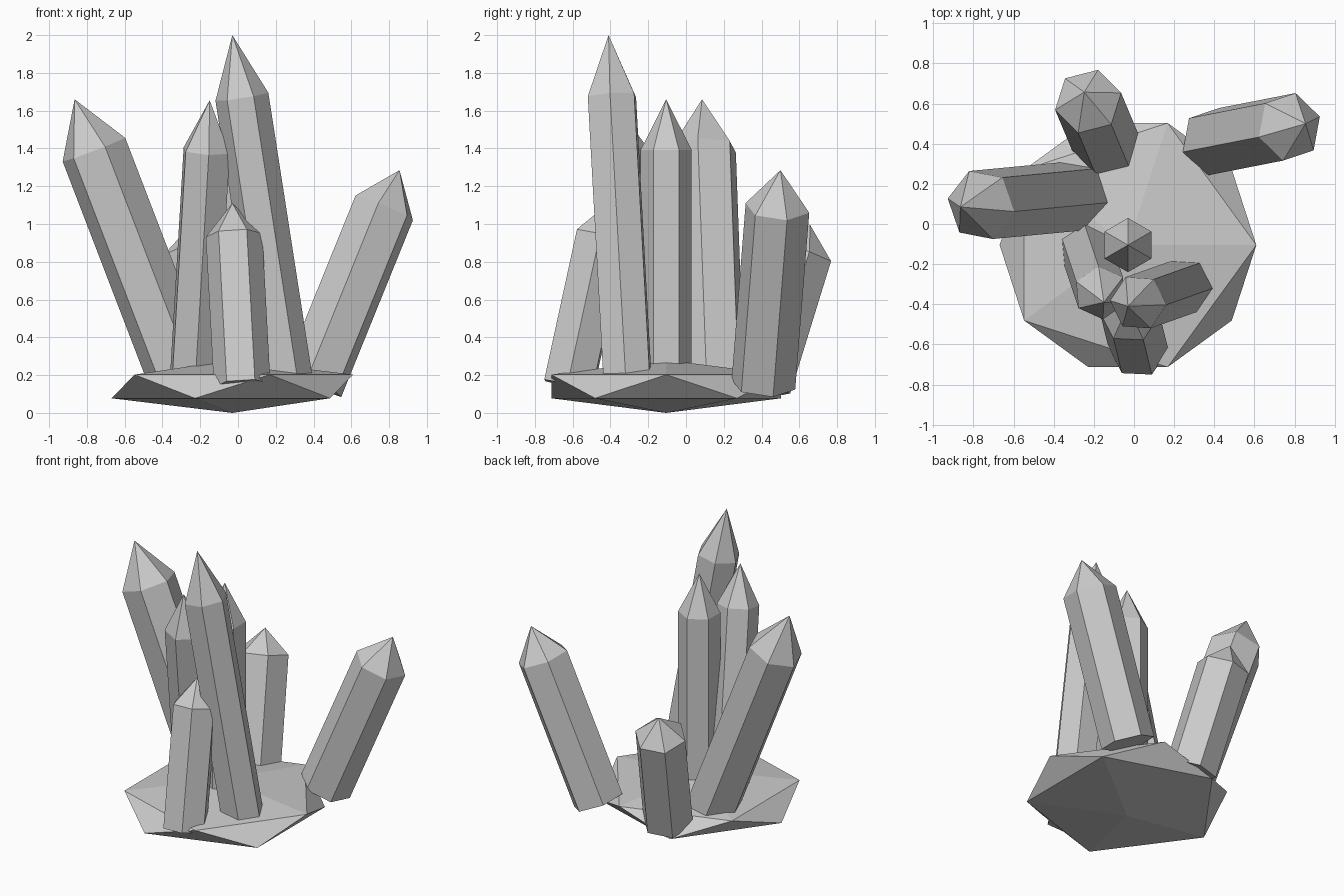
import bpy, bmesh
from math import cos, sin, radians
from mathutils import Vector

cube = bpy.data.objects.get("Cube")
if cube:
    bpy.data.objects.remove(cube)

stone = bpy.data.materials.new("grey_stone")
stone.use_nodes = True
GREY = (0.6, 0.6, 0.6, 1)
stone.diffuse_color = GREY
stone.node_tree.nodes["Principled BSDF"].inputs["Base Color"].default_value = GREY


def add_object(name, bm):
    mesh = bpy.data.meshes.new(name)
    bmesh.ops.recalc_face_normals(bm, faces=bm.faces)
    bm.to_mesh(mesh)
    bm.free()
    mesh.materials.append(stone)
    obj = bpy.data.objects.new(name, mesh)
    bpy.context.collection.objects.link(obj)
    return obj


def crystal(name, foot, tip, radius, turn):
    """Six-sided prism from foot to tip, ending in a six-sided point."""
    foot, tip = Vector(foot), Vector(tip)
    axis = tip - foot
    lean = Vector((0, 0, 1)).rotation_difference(axis)
    spokes = [lean @ Vector((cos(a), sin(a), 0)) * radius
              for a in (radians(turn + 60 * i) for i in range(6))]
    bm = bmesh.new()
    low = [bm.verts.new(foot + s) for s in spokes]
    high = [bm.verts.new(foot + axis * 0.824 + s) for s in spokes]
    point = bm.verts.new(tip)
    bm.faces.new(low)
    for i in range(6):
        j = (i + 1) % 6
        bm.faces.new((low[i], low[j], high[j], high[i]))
        bm.faces.new((high[i], high[j], point))
    add_object(name, bm)


# Flattened rock the crystals grow from
bm = bmesh.new()
bmesh.ops.create_icosphere(bm, subdivisions=1, radius=1)
rock = add_object("rock_base", bm)
rock.scale = (0.715, 0.715, 0.14)
rock.location = (-0.03, -0.105, 0.14)

# Crystals: foot centre, tip, radius, turn about own axis
crystal("centre_crystal", (-0.03, -0.105, 0.14), (-0.03, -0.105, 1.66), 0.135, 30)
crystal("tallest_crystal", (0.258, -0.308, 0.145), (-0.03, -0.41, 2.0), 0.142, 56)
crystal("inner_crystal", (-0.24, -0.12, 0.145), (-0.15, -0.39, 1.655), 0.135, 35)
crystal("right_crystal", (-0.283, 0.14, 0.145), (-0.865, 0.085, 1.66), 0.18, 50)
crystal("left_crystal", (0.395, 0.41, 0.15), (0.855, 0.5, 1.285), 0.173, 18)
crystal("front_crystal", (0.022, -0.62, 0.145), (-0.03, -0.41, 1.11), 0.15, 57)
crystal("back_crystal", (-0.138, 0.395, 0.145), (-0.248, 0.657, 0.995), 0.17, 14)
